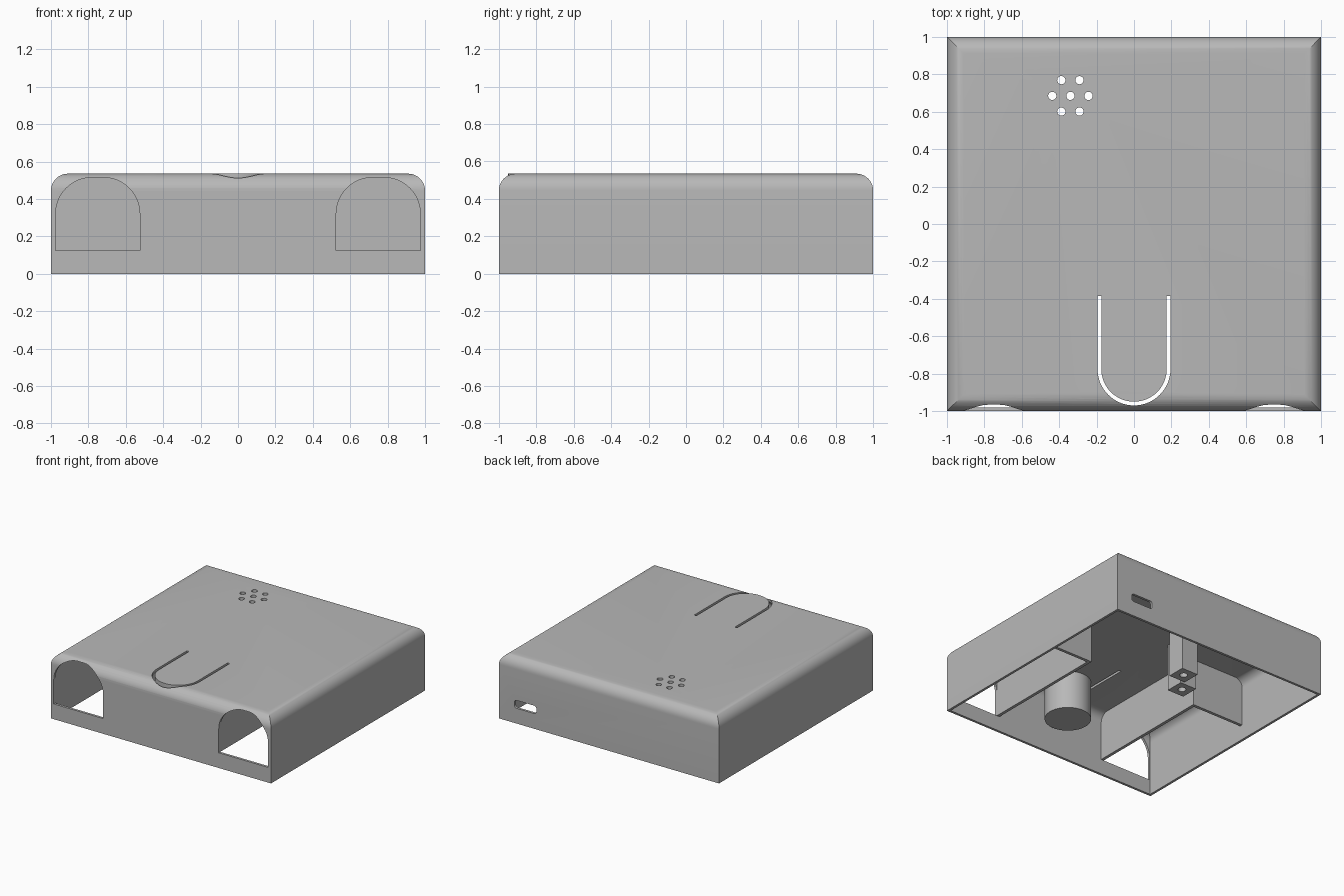
import bpy, bmesh, math
from mathutils import Vector

cube = bpy.data.objects.get("Cube")
if cube:
    bpy.data.objects.remove(cube, do_unlink=True)

TOP, WALL, FILLET = 0.535, 0.02, 0.09
RIM = 0.125          # lower edge of the bays and posts
BUTTON_Y = -0.775

grey = bpy.data.materials.new("light_grey")
grey.use_nodes = True
grey.diffuse_color = (0.48, 0.48, 0.48, 1)
grey.node_tree.nodes["Principled BSDF"].inputs["Base Color"].default_value = (0.48, 0.48, 0.48, 1)


def finish(name, bm):
    bmesh.ops.recalc_face_normals(bm, faces=bm.faces[:])
    mesh = bpy.data.meshes.new(name)
    bm.to_mesh(mesh)
    bm.free()
    mesh.materials.append(grey)
    obj = bpy.data.objects.new(name, mesh)
    bpy.context.collection.objects.link(obj)
    return obj


def box(name, x, y, z, fillet=0):
    """Box from ranges, with optional rounding of the four top edges."""
    bm = bmesh.new()
    bmesh.ops.create_cube(bm, size=1)
    for v in bm.verts:
        v.co = Vector(r[0] if c < 0 else r[1] for c, r in zip(v.co, (x, y, z)))
    if fillet:
        edges = [e for e in bm.edges if all(v.co.z > z[1] - 1e-4 for v in e.verts)]
        bmesh.ops.bevel(bm, geom=edges, offset=fillet, segments=10, profile=0.5, affect='EDGES')
    return finish(name, bm)


def prism(name, outline, axis, lo, hi):
    """Extrude an outline along y (outline in x, z) or z (outline in x, y)."""
    bm = bmesh.new()
    place = (lambda a, b: (a, lo, b)) if axis == 'y' else (lambda a, b: (a, b, lo))
    face = bm.faces.new([bm.verts.new(place(a, b)) for a, b in outline])
    moved = bmesh.ops.extrude_face_region(bm, geom=[face])["geom"]
    step = (0, hi - lo, 0) if axis == 'y' else (0, 0, hi - lo)
    bmesh.ops.translate(bm, vec=step, verts=[g for g in moved if isinstance(g, bmesh.types.BMVert)])
    return finish(name, bm)


def arc(cx, cy, r, start, end, n=12):
    angles = [math.radians(start + (end - start) * i / n) for i in range(n + 1)]
    return [(cx + r * math.cos(a), cy + r * math.sin(a)) for a in angles]


def disc(name, x, y, r, lo, hi, n=24):
    return prism(name, arc(x, y, r, 0, 360, n)[:-1], 'z', lo, hi)


def cut(target, cutters):
    for c in cutters:
        mod = target.modifiers.new("cut", 'BOOLEAN')
        mod.operation, mod.solver, mod.object = 'DIFFERENCE', 'EXACT', c
        bpy.context.view_layer.objects.active = target
        bpy.ops.object.modifier_apply(modifier=mod.name)
        bpy.data.objects.remove(c, do_unlink=True)


# Cavity, with the bay walls and screw posts left standing in it
inside = 1 - WALL
cavity = box("cavity", (-inside, inside), (-inside, inside), (-0.1, TOP - WALL), FILLET - WALL)
keep = []
for s in (-1, 1):
    span = lambda a, b: tuple(sorted((s * a, s * b)))
    keep.append(box("bay_side", span(0.5, 0.525), (-1.05, 0.1), (RIM, 0.6)))
    keep.append(box("bay_end", span(0.51, 1.05), (0.075, 0.1), (RIM, 0.6)))
posts = [(-0.16, 0.39), (-0.29, 0.216)]
for x, y in posts:
    keep.append(box("post", (x - 0.075, x + 0.075), (y - 0.075, y + 0.075), (RIM, 0.6)))
cut(cavity, keep)

# Outer shell
shell = box("enclosure_shell", (-1, 1), (-1, 1), (0, TOP), FILLET)
cutters = [cavity]

# Arched front openings
for cx in (-0.75, 0.75):
    arch = [(cx - 0.225, RIM), (cx + 0.225, RIM)]
    arch += arc(cx + 0.03, 0.32, 0.195, 0, 90) + arc(cx - 0.03, 0.32, 0.195, 90, 180)
    cutters.append(prism("arch_cutter", arch, 'y', -1.1, -0.92))

# U-shaped slot that frees the button tab
u_slot = [(-0.195, -0.385)] + arc(0, BUTTON_Y, 0.195, 180, 360, 32) + [(0.195, -0.385)]
u_slot += [(0.175, -0.385)] + arc(0, BUTTON_Y, 0.175, 360, 180, 32) + [(-0.175, -0.385)]
cutters.append(prism("slot_cutter", u_slot, 'z', 0.4, 0.6))

# Sound holes: one in the middle of a ring of six
holes = [(-0.34, 0.685)] + arc(-0.34, 0.685, 0.097, 0, 300, 5)
cutters += [disc("sound_hole_cutter", x, y, 0.022, 0.45, 0.6) for x, y in holes]

# Screw holes in the posts
cutters += [disc("screw_hole_cutter", x, y, 0.03, 0.05, 0.4) for x, y in posts]

# Cable port in the back wall
port = []
for cx, cz, a in ((0.84, 0.17, 0), (0.68, 0.17, 90), (0.68, 0.145, 180), (0.84, 0.145, 270)):
    port += arc(cx, cz, 0.02, a, a + 90, 4)
cutters.append(prism("port_cutter", port, 'y', 0.9, 1.1))
cut(shell, cutters)

# Button plunger under the tab
button = disc("button_plunger", 0, BUTTON_Y, 0.175, 0.2, TOP, 64)

# Smooth shading with sharp edges kept
bpy.ops.object.select_all(action='DESELECT')
for obj in (shell, button):
    obj.select_set(True)
bpy.context.view_layer.objects.active = shell
bpy.ops.object.shade_smooth_by_angle(angle=math.radians(30))
